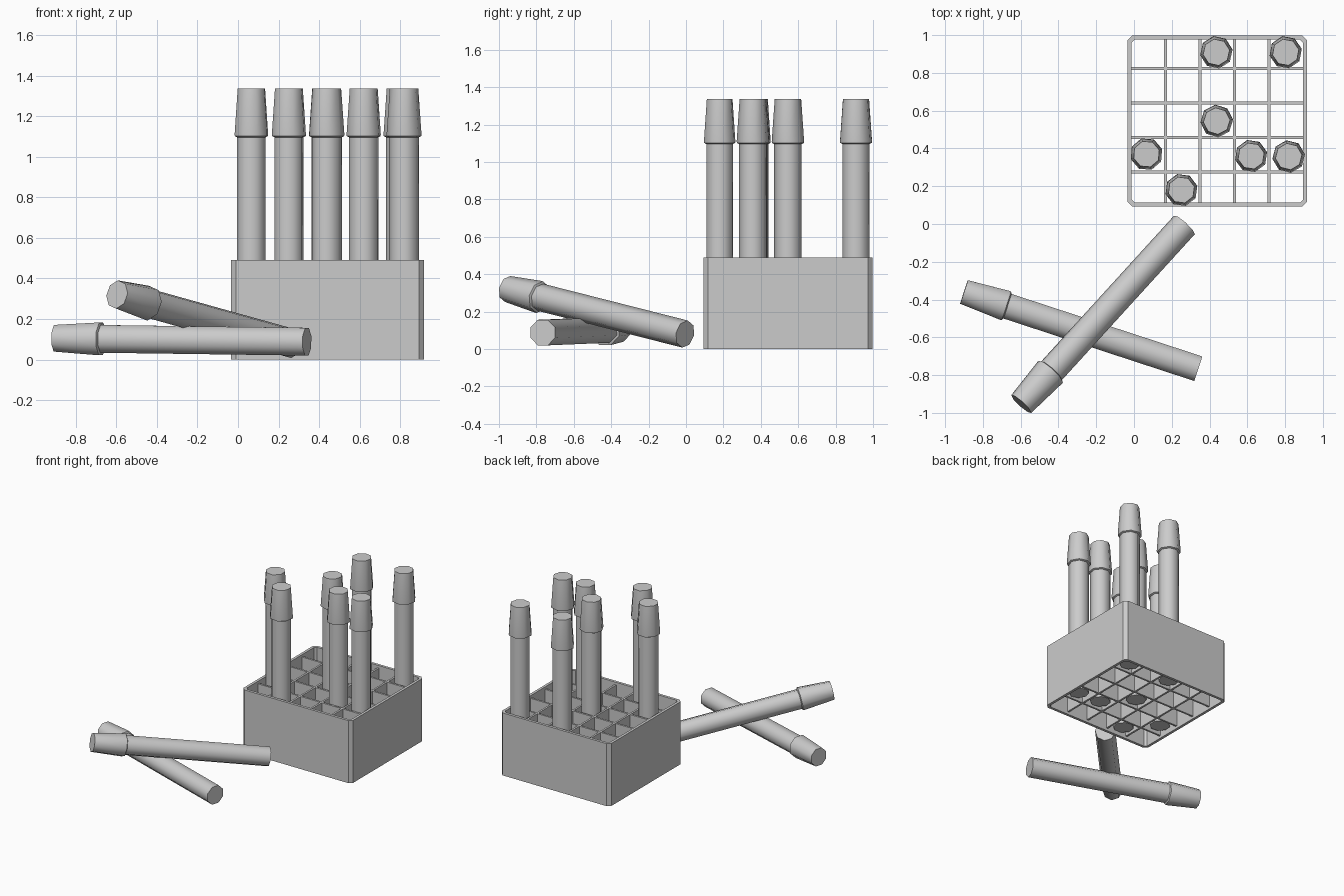
import bpy, bmesh, math
from mathutils import Vector, Matrix

cube = bpy.data.objects.get("Cube")
if cube:
    bpy.data.objects.remove(cube, do_unlink=True)

grey = bpy.data.materials.new("plain_grey")
grey.use_nodes = True
colour = (0.6, 0.6, 0.6, 1)
grey.diffuse_color = colour
grey.node_tree.nodes["Principled BSDF"].inputs["Base Color"].default_value = colour

SIDES = 8
LENGTH = 1.305


def add_object(name, bm, matrix=None, smooth=False):
    bmesh.ops.recalc_face_normals(bm, faces=bm.faces)
    mesh = bpy.data.meshes.new(name)
    bm.to_mesh(mesh)
    bm.free()
    mesh.materials.append(grey)
    obj = bpy.data.objects.new(name, mesh)
    bpy.context.collection.objects.link(obj)
    if matrix:
        obj.matrix_world = matrix
    if smooth:
        bpy.ops.object.select_all(action='DESELECT')
        obj.select_set(True)
        bpy.context.view_layer.objects.active = obj
        bpy.ops.object.shade_smooth_by_angle(angle=math.radians(48))
    return obj


def lathe(profile):
    """Closed faceted solid from (radius, height) pairs."""
    bm = bmesh.new()
    rings = []
    for r, z in profile:
        rings.append([bm.verts.new((r * math.cos(a), r * math.sin(a), z))
                      for a in (math.tau * i / SIDES for i in range(SIDES))])
    for low, high in zip(rings, rings[1:]):
        for i in range(SIDES):
            j = (i + 1) % SIDES
            bm.faces.new((low[i], low[j], high[j], high[i]))
    bm.faces.new(rings[0])
    bm.faces.new(rings[-1])
    return bm


def add_tube(name, matrix):
    shaft = [(0.074, 0), (0.074, LENGTH - 0.22)]
    cap = [(0.074, LENGTH - 0.242), (0.086, LENGTH - 0.236), (0.087, LENGTH - 0.228),
           (0.071, LENGTH)]
    add_object(name + "_shaft", lathe(shaft), matrix, True)
    add_object(name + "_cap", lathe(cap), matrix, True)


def add_box(bm, centre, size):
    bmesh.ops.create_cube(bm, size=1, matrix=Matrix.Translation(centre)
                          @ Matrix.Diagonal((*size, 1)))


# Rack: open frame with chamfered corners
CX, CY, HALF_X, HALF_Y, HEIGHT, WALL = 0.441, 0.545, 0.476, 0.452, 0.49, 0.021


def chamfered_loop(bm, inset, z):
    w, d, c = HALF_X - inset, HALF_Y - inset, 0.025 - inset * 0.4
    corners = [(w, d - c), (w - c, d), (c - w, d), (-w, d - c),
               (-w, c - d), (c - w, -d), (w - c, -d), (w, c - d)]
    return [bm.verts.new((CX + x, CY + y, z)) for x, y in corners]


bm = bmesh.new()
loops = [chamfered_loop(bm, inset, z) for inset, z in
         ((0, 0), (0, HEIGHT), (WALL, HEIGHT), (WALL, 0))]
for k in range(4):
    a, b = loops[k], loops[(k + 1) % 4]
    for i in range(8):
        j = (i + 1) % 8
        bm.faces.new((a[i], a[j], b[j], b[i]))
add_object("rack_frame", bm)

# Crossed dividers forming five by five cells
bm = bmesh.new()
STEP = 0.183
for k in (-1.5, -0.5, 0.5, 1.5):
    add_box(bm, (CX + k * STEP, CY, 0.245), (0.015, 2 * HALF_Y - WALL, 0.45))
    add_box(bm, (CX, CY + 0.004 + k * STEP, 0.245), (2 * HALF_X - WALL, 0.015, 0.45))
add_object("rack_dividers", bm)

# Standing tubes: x, y, turn in degrees
standing = [(0.436, 0.909, 10), (0.803, 0.909, 12), (0.438, 0.545, 5), (0.066, 0.37, 18),
            (0.62, 0.36, 14), (0.819, 0.357, 8), (0.251, 0.18, 15)]
for n, (x, y, turn) in enumerate(standing, 1):
    add_tube(f"standing_tube_{n}", Matrix.Translation((x, y, 1.338 - LENGTH))
             @ Matrix.Rotation(math.radians(turn), 4, 'Z'))

# Two loose tubes, one resting across the other
loose = [("leaning_tube", (0.267, -0.005, 0.08), (-0.594, -0.95, 0.32), 5),
         ("lying_tube", (0.34, -0.766, 0.088), (-0.9, -0.36, 0.105), 22.5)]
for name, butt, tip, turn in loose:
    axis = Vector(tip) - Vector(butt)
    add_tube(name, Matrix.Translation(butt) @ axis.to_track_quat('Z', 'Y').to_matrix().to_4x4()
             @ Matrix.Rotation(math.radians(turn), 4, 'Z'))
